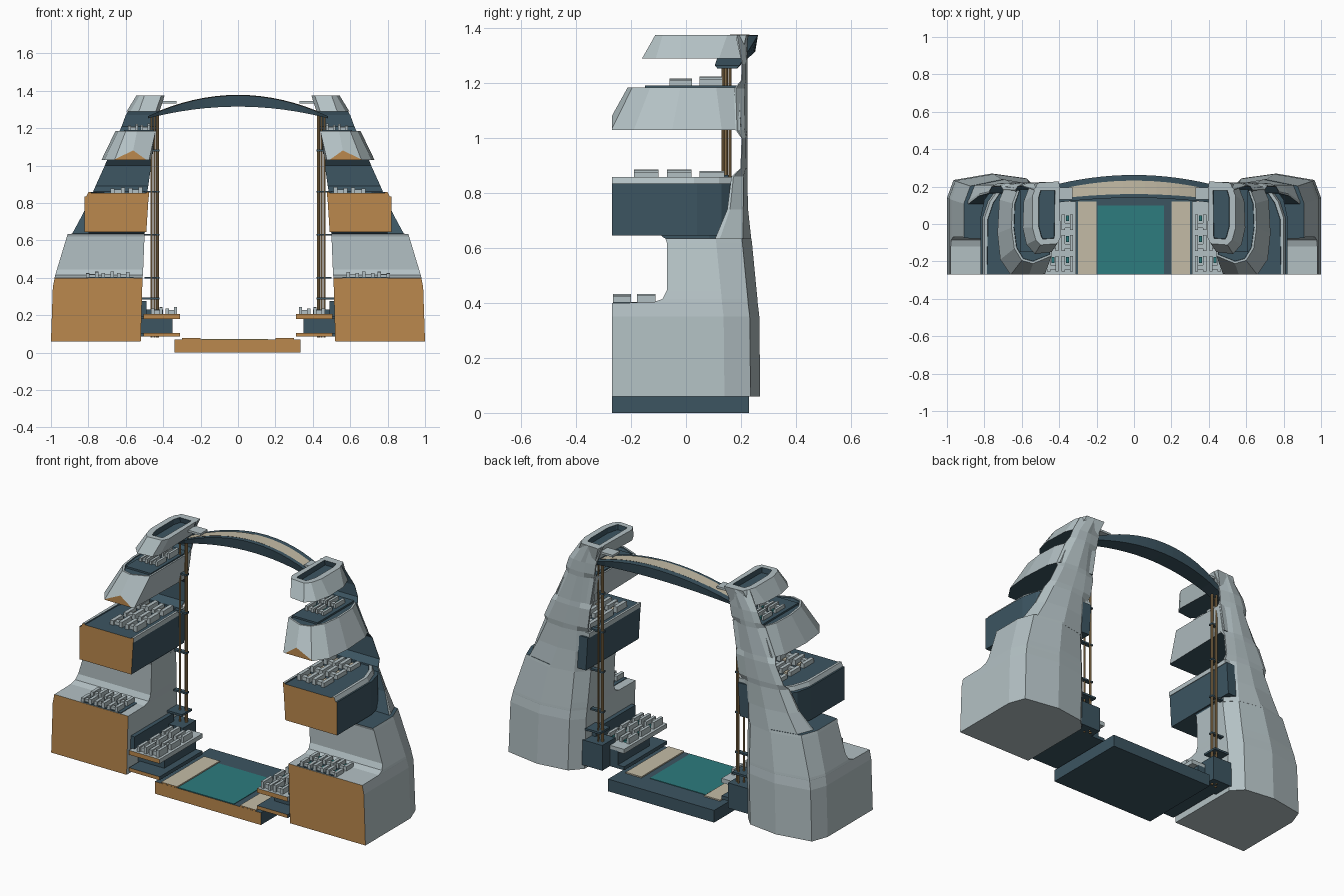
import bpy, bmesh, random
from mathutils import Vector

if "Cube" in bpy.data.objects:
    bpy.data.objects.remove(bpy.data.objects["Cube"])
random.seed(4)
CUT = -0.27


def mat(name, c):
    m = bpy.data.materials.new(name)
    m.diffuse_color = (*c, 1)
    m.use_nodes = True
    m.node_tree.nodes["Principled BSDF"].inputs["Base Color"].default_value = m.diffuse_color
    return m


SHELL = mat("shell", (.45, .53, .55))
DARK = mat("dark", (.045, .09, .12))
ORANGE = mat("cut_face", (.5, .25, .075))
TEAL = mat("water", (.026, .2, .21))
SAND = mat("sand", (.55, .5, .38))
BRONZE = mat("bronze", (.4, .26, .11))
MATS = [SHELL, DARK, ORANGE, TEAL, SAND, BRONZE]


def finish(name, bm, base, rule=None, mirror=True):
    bmesh.ops.recalc_face_normals(bm, faces=bm.faces)
    bm.normal_update()
    for f in bm.faces:
        c, n = f.calc_center_median(), f.normal
        m = f.material_index and MATS[f.material_index] or base
        if rule:
            m = rule(c, n) or m
        if n.y < -.9 and c.y < CUT + .003:      # section faces at the front
            m = ORANGE
        f.material_index = MATS.index(m)
    me = bpy.data.meshes.new(name)
    bm.to_mesh(me)
    bm.free()
    for m in MATS:
        me.materials.append(m)
    ob = bpy.data.objects.new(name, me)
    bpy.context.collection.objects.link(ob)
    if mirror:
        ob.modifiers.new("mirror", 'MIRROR').use_mirror_merge = False
    return ob


def loft(name, rings, base, rule=None, mirror=True, tray=None):
    """Skin a list of rings; tray=(rim width, depth) sinks the top face."""
    bm = bmesh.new()
    vs = [[bm.verts.new(p) for p in r] for r in rings]
    n = len(vs[0])
    for a, b in zip(vs, vs[1:]):
        for i in range(n):
            j = (i + 1) % n
            bm.faces.new((a[i], a[j], b[j], b[i]))
    bm.faces.new(vs[0])
    top = bm.faces.new(vs[-1])
    bmesh.ops.recalc_face_normals(bm, faces=bm.faces)
    if tray:
        bmesh.ops.inset_region(bm, faces=[top], thickness=tray[0])
        r = bmesh.ops.inset_region(bm, faces=[top], thickness=.002, depth=-tray[1])
        for f in r['faces'] + [top]:
            f.material_index = 1
    bmesh.ops.bisect_plane(bm, geom=bm.verts[:] + bm.edges[:] + bm.faces[:],
                           plane_co=(0, CUT, 0), plane_no=(0, -1, 0), clear_outer=True)
    edges = [e for e in bm.edges if e.is_boundary]
    if edges:
        bmesh.ops.edgenet_fill(bm, edges=edges)
    return finish(name, bm, base, rule, mirror)


def add_box(bm, x0, x1, y0, y1, z0, z1):
    v = [bm.verts.new((x, y, z)) for z in (z0, z1) for y in (y0, y1) for x in (x0, x1)]
    for q in ((0, 1, 3, 2), (4, 5, 7, 6), (0, 1, 5, 4), (2, 3, 7, 6), (0, 2, 6, 4), (1, 3, 7, 5)):
        bm.faces.new([v[i] for i in q])


def box(name, dims, base, rule=None, mirror=True):
    bm = bmesh.new()
    add_box(bm, *dims)
    return finish(name, bm, base, rule, mirror)


def section(z, xi, xo, yf, yb):
    """Tower plan: straight front, faceted back."""
    k = min(1, (yb - yf) / .15)
    return [(xi, yf, z), (xo, yf, z), (xo, yb - .13 * k, z), (xo - .035, yb - .035 * k, z),
            (xi + .5 * (xo - xi), yb, z), (xi + .06, yb - .025 * k, z), (xi, yb - .09 * k, z)]


def plan(z, pts):
    return [(x, y, z) for x, y in pts]


# tower foot with its coved terrace
loft("tower_base", [section(*s) for s in (
    (.06, .52, 1.0, CUT, .27), (.35, .512, .99, CUT, .267), (.40, .51, .98, CUT, .261),
    (.402, .51, .98, -.12, .261), (.415, .509, .977, -.085, .26), (.445, .507, .968, -.07, .257),
    (.62, .50, .915, -.07, .24), (.635, .50, .91, -.075, .238), (.637, .50, .80, -.08, .215),
    (.665, .50, .80, -.115, .21))], SHELL,
    lambda c, n: DARK if c.z > .6355 else None)

# slender rear spine, dark where it shows inside the recesses
loft("tower_spine", [section(*s) for s in (
    (.62, .50, .895, .10, .239), (.74, .492, .83, .15, .226), (.86, .485, .775, .165, .223),
    (.89, .48, .762, .198, .223), (1.0, .464, .712, .202, .223), (1.03, .46, .70, .18, .223),
    (1.18, .44, .635, .175, .223), (1.21, .436, .622, .2, .223), (1.27, .427, .60, .203, .223),
    (1.375, .395, .535, .18, .225))], SHELL,
    lambda c, n: DARK if n.y < -.3 else None)

# projecting middle deck
deck = [(.49, -.3), (.82, -.3), (.82, .04), (.80, .13), (.75, .2), (.49, .21)]
rim = [(.475, -.3), (.80, -.3), (.80, .03), (.77, .12), (.72, .19), (.475, .2)]
loft("middle_deck", [plan(.645, deck), plan(.835, [(max(x, .478) if x > .5 else .478, y) for x, y in deck])], DARK)
loft("middle_deck_rim", [plan(.832, [(x + (.012 if x > .5 else 0), y) for x, y in rim]), plan(.858, rim)],
     SHELL, tray=(.018, .006))

# flared upper pod
under_dark = lambda c, n: DARK if n.z < -.9 else None
loft("upper_pod", [
    plan(1.03, [(.475, -.265), (.57, -.298), (.66, -.272), (.715, -.19), (.73, -.05), (.72, .13), (.69, .2), (.465, .208)]),
    plan(1.185, [(.44, -.17), (.54, -.212), (.60, -.195), (.64, -.13), (.655, -.02), (.65, .11), (.62, .19), (.44, .205)])],
    SHELL, under_dark, tray=(.012, .004))
box("upper_pod_floor", (.45, .61, -.15, .185, 1.178, 1.191), DARK)

# crown pod with a sunken well
loft("crown_pod", [
    plan(1.29, [(.42, -.11), (.44, -.15), (.53, -.16), (.575, -.11), (.595, -.02), (.59, .12), (.56, .2), (.43, .21)]),
    plan(1.375, [(.392, -.07), (.41, -.105), (.50, -.112), (.525, -.085), (.543, -.02), (.543, .15), (.515, .22), (.40, .228)])],
    SHELL, under_dark, tray=(.034, .03))

# lower balcony, open at the front
box("balcony_floor", (.31, .505, CUT, .12, .085, .105), DARK)
box("balcony_wall", (.35, .52, -.17, .12, .10, .185), DARK)
box("balcony_top", (.31, .505, CUT, .12, .18, .205), SHELL)
box("balcony_fascia", (.49, .525, -.24, .12, .19, .275), DARK)
box("pole_base", (.40, .53, .07, .19, .085, .23), DARK)
box("balcony_shelf", (.42, .52, .09, .18, .283, .295), DARK)

# twin lift poles and collars
bm = bmesh.new()
for x, y, r in ((.43, .145, .008), (.463, .135, .006), (.447, .16, .005)):
    g = bmesh.ops.create_cone(bm, cap_ends=True, segments=10, radius1=r, radius2=r, depth=1.19)
    bmesh.ops.translate(bm, verts=g['verts'], vec=(x, y, .675))
finish("lift_poles", bm, BRONZE)
bm = bmesh.new()
for z in (.40, .63, .86, 1.08):
    add_box(bm, .42, .50, .13, .155, z - .005, z + .005)
finish("pole_brackets", bm, DARK)

# arched bridge with a pale walkway
def bridge_ring(x, strip=False):
    t = 1 - (x / .48) ** 2
    top, bot = 1.375 - .48 * x * x, 1.315 - .27 * x * x
    yf, yb = .105 + .035 * t, .195 + .067 * t
    if strip:
        yf, yb, bot, top = yf + .02, yb - .03, top - .004, top + .003
    return [(x, yf, top), (x, yb, top), (x, yb - .01, bot), (x, yf + .01, bot)]


xs = [-.48 + .06 * i for i in range(17)]
loft("bridge", [bridge_ring(x) for x in xs], DARK, mirror=False)
loft("bridge_walkway", [bridge_ring(x, True) for x in xs[1:-1]], SAND, mirror=False)
box("bridge_landing", (.33, .44, .13, .195, 1.333, 1.345), SHELL)

# ground plaza with pool and paving
box("plaza", (-.34, .335, CUT, .23, 0, .07), DARK, mirror=False)
box("plaza_pool", (-.195, .16, CUT + .004, .10, .065, .073), TEAL, mirror=False)
box("plaza_paving", (.20, .30, CUT + .001, .12, .06, .077), SAND)


# clusters of desks, cabinets and planters on every level
def furniture(name, x0, x1, y0, y1, z, nx, ny, h):
    bm = bmesh.new()
    trim = bmesh.new()
    dx, dy = (x1 - x0) / nx, (y1 - y0) / ny
    for i in range(nx):
        for j in range(ny):
            x, y = x0 + i * dx, y0 + j * dy
            k = h * random.uniform(.75, 1)
            add_box(bm, x, x + dx * .22, y, y + dy * .75, z, z + k)
            add_box(bm, x + dx * .58, x + dx * .8, y, y + dy * .75, z, z + k * .8)
            add_box(bm, x + dx * .22, x + dx * .58, y + dy * .1, y + dy * .32, z, z + k * .6)
            add_box(trim, x + dx * .28, x + dx * .5, y + dy * .42, y + dy * .7, z, z + k * .35)
    finish(name, bm, SHELL)
    finish(name + "_planters", trim, random.choice((SAND, TEAL)))


box("terrace_floor", (.56, .80, CUT + .005, -.10, .398, .404), DARK)
furniture("terrace_furniture", .58, .83, -.265, -.09, .402, 3, 2, .036)
furniture("middle_deck_furniture", .51, .70, -.19, .17, .852, 2, 3, .036)
furniture("upper_pod_furniture", .47, .60, -.06, .16, 1.19, 2, 2, .034)
furniture("balcony_furniture", .325, .48, -.255, .08, .204, 2, 3, .042)
